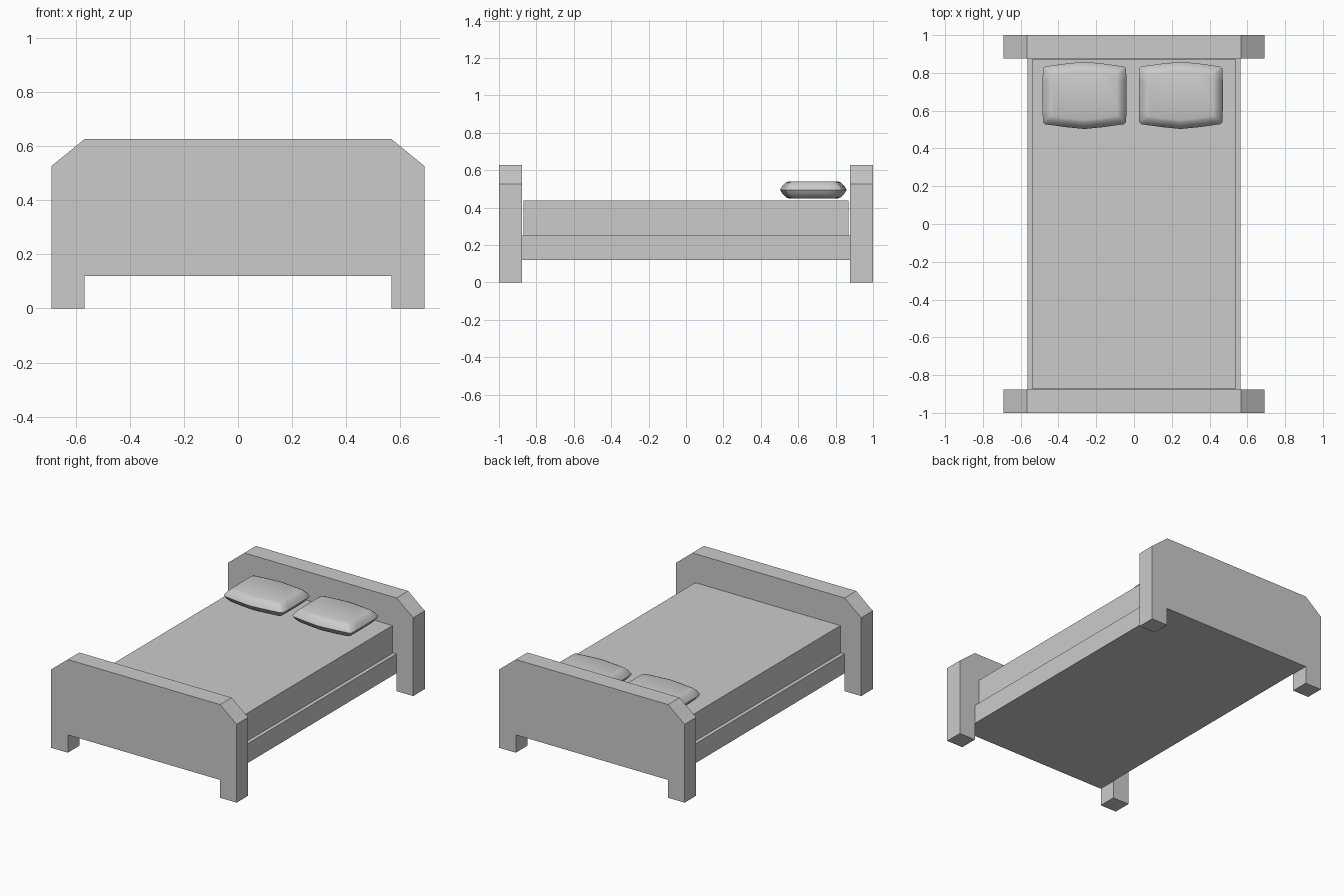
import bpy, bmesh
from mathutils import Vector

if "Cube" in bpy.data.objects:
    bpy.data.objects.remove(bpy.data.objects["Cube"])


def finish(bm, name):
    bmesh.ops.recalc_face_normals(bm, faces=bm.faces)
    mesh = bpy.data.meshes.new(name)
    bm.to_mesh(mesh)
    bm.free()
    ob = bpy.data.objects.new(name, mesh)
    bpy.context.collection.objects.link(ob)
    return ob


def box(name, x, y, z0, z1):
    bm = bmesh.new()
    bmesh.ops.create_cube(bm, size=1)
    for v in bm.verts:
        v.co = Vector((v.co.x * 2 * x, v.co.y * 2 * y, z0 + (v.co.z + 0.5) * (z1 - z0)))
    return finish(bm, name)


def end_board(name, y0, y1):
    half = [(0.567, 0.12), (0.567, 0), (0.69, 0), (0.69, 0.527), (0.567, 0.627)]
    profile = half + [(-x, z) for x, z in reversed(half)]
    bm = bmesh.new()
    face = bm.faces.new([bm.verts.new((x, y0, z)) for x, z in profile])
    ext = bmesh.ops.extrude_face_region(bm, geom=[face], use_keep_orig=True)
    moved = [g for g in ext["geom"] if isinstance(g, bmesh.types.BMVert)]
    bmesh.ops.translate(bm, verts=moved, vec=(0, y1 - y0, 0))
    return finish(bm, name)


def pillow(name, cx, cy=0.681, cz=0.495):
    # Stacked outlines, pointed at the middle of the front and back edges
    quarter = [(0.222, 0.08), (0.220, 0.143), (0.208, 0.153), (0.10, 0.168)]
    right = [(x, -y) for x, y in reversed(quarter)] + quarter
    outline = right + [(0, 0.178)] + [(-x, -y) for x, y in right] + [(0, -0.178)]
    levels = [(-0.046, 0.048), (-0.040, 0.032), (-0.020, 0.012), (0, 0),
              (0.020, 0.012), (0.040, 0.032), (0.046, 0.048)]
    bm = bmesh.new()
    rings = []
    for z, inset in levels:
        sx, sy = 1 - inset / 0.222, 1 - inset / 0.178
        rings.append([bm.verts.new((cx + x * sx, cy + y * sy, cz + z)) for x, y in outline])
    n = len(outline)
    for a, b in zip(rings, rings[1:]):
        for i in range(n):
            j = (i + 1) % n
            bm.faces.new((a[i], a[j], b[j], b[i]))
    bm.faces.new(rings[0])
    bm.faces.new(rings[-1])
    ob = finish(bm, name)
    bpy.ops.object.select_all(action='DESELECT')
    ob.select_set(True)
    bpy.context.view_layer.objects.active = ob
    bpy.ops.object.shade_smooth_by_angle(angle=0.75)


# Head and foot boards with built-in legs
end_board("headboard", 0.877, 1.0)
end_board("footboard", -1.0, -0.877)

# Base and mattress
box("bed_base", 0.565, 0.877, 0.12, 0.25)
box("mattress", 0.54, 0.87, 0.25, 0.437)

# Pillows
pillow("left_pillow", -0.262)
pillow("right_pillow", 0.248)
